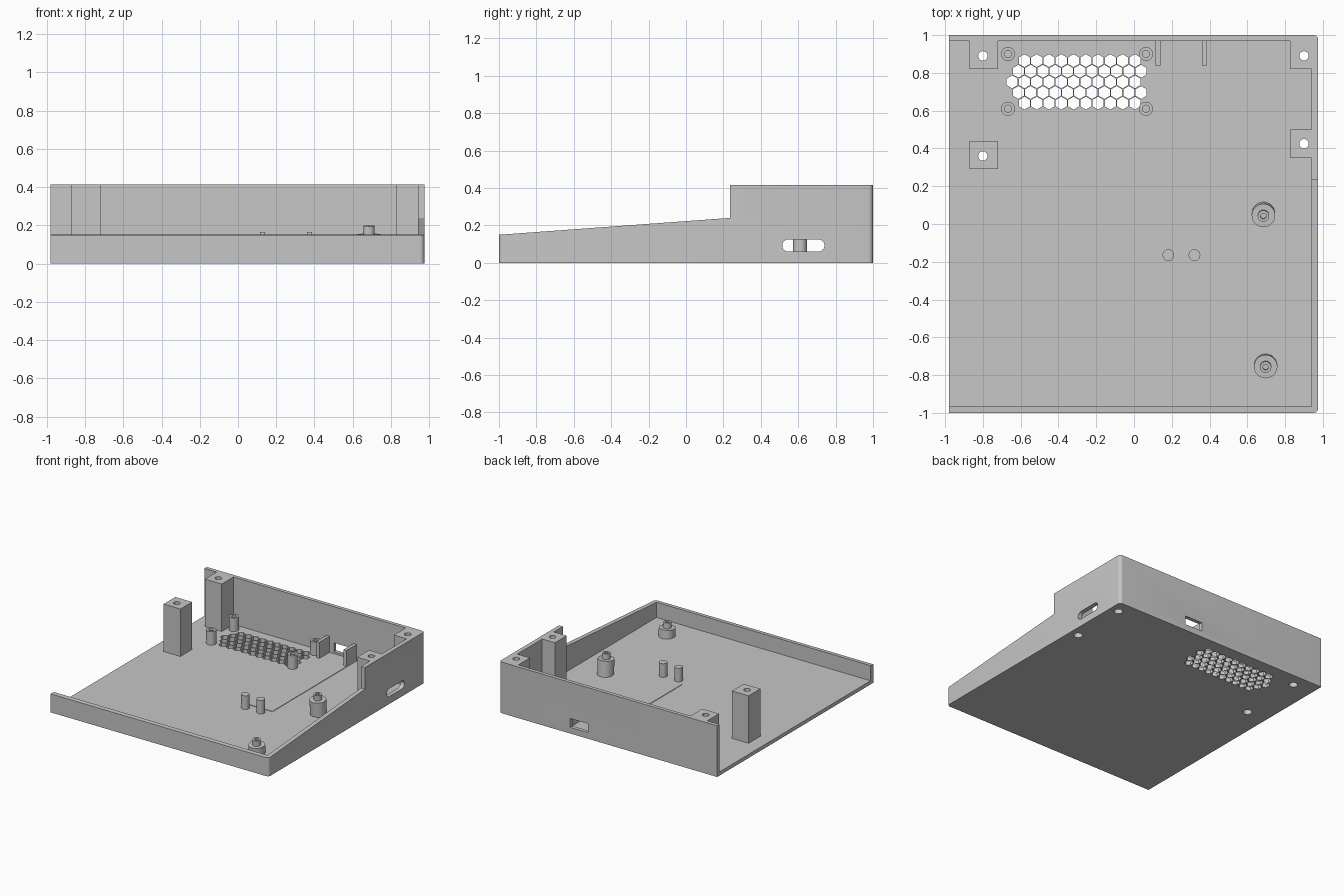
import bpy, bmesh, math
from mathutils import Matrix, Vector

if "Cube" in bpy.data.objects:
    bpy.data.objects.remove(bpy.data.objects["Cube"], do_unlink=True)

grey = bpy.data.materials.new("plain grey")
grey.use_nodes = True
grey.diffuse_color = (0.57, 0.57, 0.57, 1)
grey.node_tree.nodes["Principled BSDF"].inputs["Base Color"].default_value = (0.57, 0.57, 0.57, 1)

FLOOR, TOP = 0.03, 0.415
LEFT, RIGHT = 0.975, -0.98          # outer side faces
INNER_LEFT, INNER_FRONT, INNER_BACK = 0.94, -0.965, 0.97


def finish(name, bm):
    bmesh.ops.recalc_face_normals(bm, faces=bm.faces)
    mesh = bpy.data.meshes.new(name)
    bm.to_mesh(mesh)
    bm.free()
    mesh.materials.append(grey)
    obj = bpy.data.objects.new(name, mesh)
    bpy.context.collection.objects.link(obj)
    return obj


def arc(cx, cy, r, start, sweep, steps):
    angles = [math.radians(start + sweep * i / steps) for i in range(steps + 1)]
    return [(cx + r * math.cos(a), cy + r * math.sin(a)) for a in angles]


def extrude(bm, points, offset):
    """Closed prism from a flat outline moved along an offset."""
    low = [bm.verts.new(p) for p in points]
    high = [bm.verts.new(Vector(p) + Vector(offset)) for p in points]
    bm.faces.new(low)
    bm.faces.new(high)
    for i in range(len(low)):
        bm.faces.new((low[i - 1], low[i], high[i], high[i - 1]))


def upright(bm, outline, z0, z1):
    extrude(bm, [(x, y, z0) for x, y in outline], (0, 0, z1 - z0))


def sideways(bm, outline, x0, x1):
    extrude(bm, [(x0, y, z) for y, z in outline], (x1 - x0, 0, 0))


def add_box(bm, x, y, z):
    upright(bm, [(x[0], y[0]), (x[1], y[0]), (x[1], y[1]), (x[0], y[1])], *z)


def add_prism(bm, x, y, r, sides, z0, z1):
    upright(bm, arc(x, y, r, 90, 360, sides)[:-1], z0, z1)


def box(name, x, y, z):
    bm = bmesh.new()
    add_box(bm, x, y, z)
    return finish(name, bm)


def select_only(obj):
    bpy.ops.object.select_all(action='DESELECT')
    obj.select_set(True)
    bpy.context.view_layer.objects.active = obj


def cut(obj, bm):
    cutter = finish("cutter", bm)
    cutter.hide_render = True
    mod = obj.modifiers.new("cut", 'BOOLEAN')
    mod.operation, mod.solver, mod.object = 'DIFFERENCE', 'EXACT', cutter
    select_only(obj)
    bpy.ops.object.modifier_apply(modifier=mod.name)
    bpy.data.objects.remove(cutter, do_unlink=True)


def smooth(obj):
    select_only(obj)
    bpy.ops.object.shade_smooth_by_angle(angle=math.radians(30))


def lathe(name, profile, loc, tilt=0.0):
    bm = bmesh.new()
    verts = [bm.verts.new((r, 0, z)) for r, z in profile]
    edges = [bm.edges.new(pair) for pair in zip(verts, verts[1:])]
    bmesh.ops.spin(bm, geom=verts + edges, cent=(0, 0, 0), axis=(0, 0, 1),
                   angle=math.tau, steps=32)
    bmesh.ops.remove_doubles(bm, verts=bm.verts, dist=0.0001)
    bm.transform(Matrix.Translation(loc) @ Matrix.Rotation(tilt, 4, 'X'))
    smooth(finish(name, bm))


# Outer plan with rounded left corners
r = 0.025
outer = ([(RIGHT, -1)] + arc(LEFT - r, -1 + r, r, -90, 90, 6)
         + arc(LEFT - r, 1 - r, r, 0, 90, 6) + [(RIGHT, 1)])

# Floor with hexagonal vent grille
bm = bmesh.new()
upright(bm, outer, 0, FLOOR)
floor = finish("floor", bm)
bm = bmesh.new()
pitch = 0.065
for row, (start, count) in enumerate([(-0.58, 10), (-0.612, 11), (-0.645, 11),
                                      (-0.612, 11), (-0.58, 10)]):
    for i in range(count):
        add_prism(bm, start + i * pitch, 0.865 - row * pitch * 0.866, 0.034, 6, -0.1, 0.1)
cut(floor, bm)

# Walls on three sides, sloping down to the front
bm = bmesh.new()
upright(bm, outer + [(RIGHT, INNER_BACK), (INNER_LEFT, INNER_BACK),
                     (INNER_LEFT, INNER_FRONT), (RIGHT, INNER_FRONT)], FLOOR, TOP)
walls = finish("walls", bm)
bm = bmesh.new()
sideways(bm, [(-1.2, 0.1354), (0.235, 0.24), (0.235, 1), (-1.2, 1)], -1.2, 1.2)
cut(walls, bm)

# Port opening in the back wall
bm = bmesh.new()
add_box(bm, (0.18, 0.34), (0.9, 1.1), (0.05, 0.122))
cut(walls, bm)

# Round-ended slot in the left wall
bm = bmesh.new()
sideways(bm, arc(0.708, 0.0925, 0.0325, -90, 180, 10)
         + arc(0.547, 0.0925, 0.0325, 90, 180, 10), 0.9, 1.1)
cut(walls, bm)
smooth(walls)

# Screw posts with through holes, wider at the bottom
posts = [
    ("back_right_post", (-0.87, -0.72), (0.82, INNER_BACK), (-0.8, 0.89)),
    ("back_left_post", (0.825, INNER_LEFT), (0.82, INNER_BACK), (0.9, 0.89)),
    ("side_left_post", (0.825, INNER_LEFT), (0.35, 0.5), (0.9, 0.425)),
    ("free_right_post", (-0.87, -0.72), (0.29, 0.44), (-0.8, 0.36)),
]
for name, xs, ys, hole in posts:
    post = box(name, xs, ys, (FLOOR, TOP))
    for target, radius, top in ((post, 0.025, 1), (post, 0.033, 0.2), (floor, 0.033, 0.2)):
        bm = bmesh.new()
        add_prism(bm, *hole, radius, 24, -0.1, top)
        cut(target, bm)
    smooth(post)
smooth(floor)

# Fan standoffs around the grille
for x in (-0.667, 0.063):
    for y in (0.61, 0.9):
        lathe("fan_standoff", [(0, 0.01), (0.037, 0.01), (0.037, 0.14), (0.019, 0.14),
                               (0.019, 0.05), (0, 0.05)], (x, y, 0))

# Board stop pegs
for x in (0.182, 0.32):
    lathe("stop_peg", [(0, 0.01), (0.031, 0.01), (0.031, 0.14), (0, 0.14)], (x, -0.165, 0))

# Tilted bosses following the sloping rim
for x, y, z in ((0.685, 0.045, 0.153), (0.697, -0.755, 0.095)):
    lathe("tilted_boss", [(0, 0.022 - z), (0.062, 0.022 - z), (0.062, 0), (0.03, 0),
                          (0.03, 0.045), (0.015, 0.045), (0.015, 0.005), (0, 0.005)],
          (x, y, z), math.atan2(0.09, 1.235))

# Guide ribs either side of the port, and the thin pad for its board
for x in (0.115, 0.36):
    box("port_rib", (x, x + 0.026), (0.84, INNER_BACK), (FLOOR, 0.165))
box("board_pad", (0.115, 0.386), (-0.11, INNER_BACK), (FLOOR - 0.005, FLOOR + 0.004))
